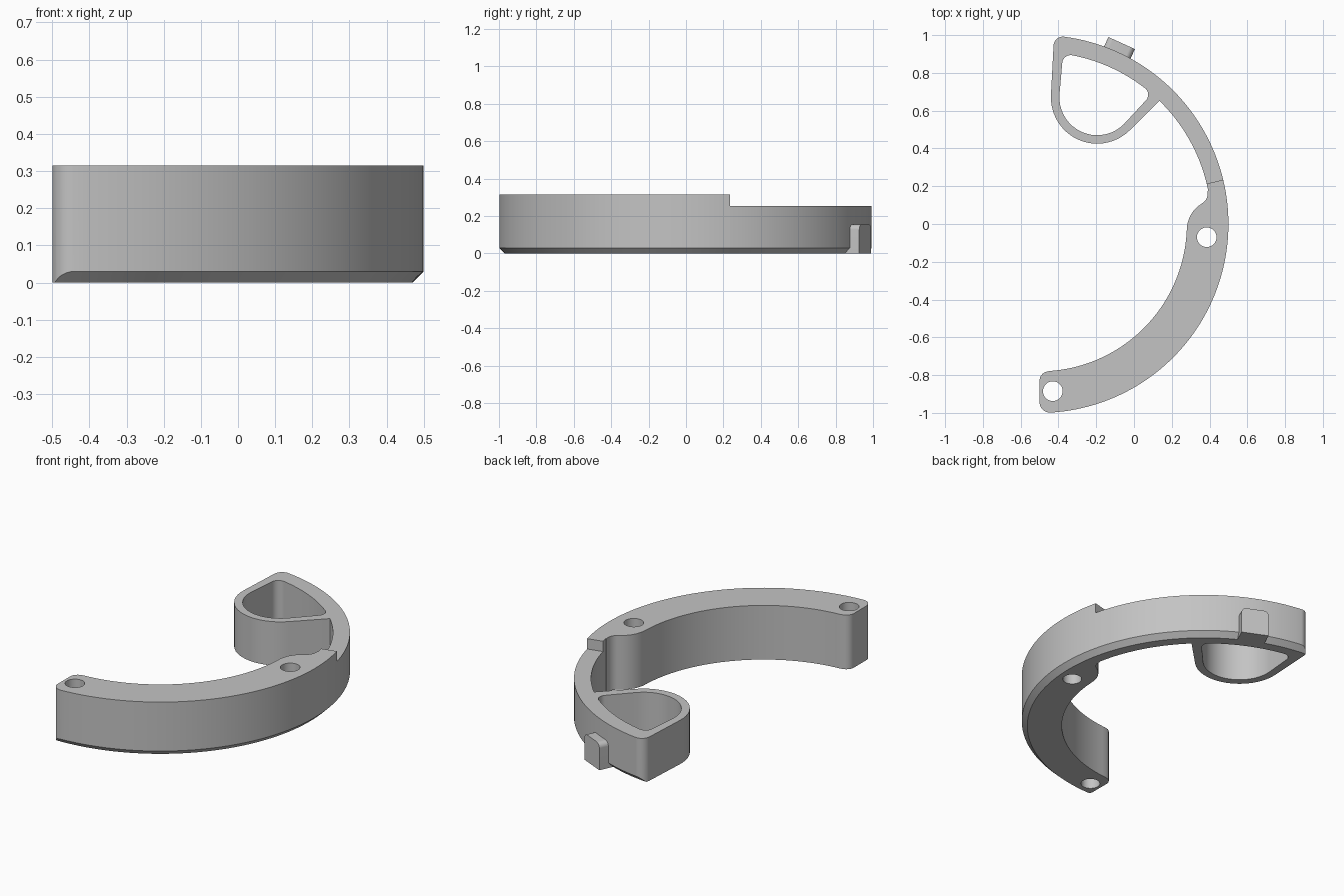
import bpy, bmesh
from math import cos, sin, radians, hypot, ceil
from mathutils import Matrix, Vector

cube = bpy.data.objects.get("Cube")
if cube:
    bpy.data.objects.remove(cube)

CX = -0.5          # centre of the big arc (y = 0)
CHAMFER_R = 0.97   # radius of the outer rim at the ground
STEP = 13.55       # angle where the height drops
HIGH, LOW = 0.315, 0.255

grey = bpy.data.materials.new("plain_grey")
grey.use_nodes = True
colour = (0.55, 0.55, 0.55, 1)
grey.diffuse_color = colour
grey.node_tree.nodes["Principled BSDF"].inputs["Base Color"].default_value = colour


def arc(cx, cy, r, a0, a1):
    """Points along an arc, denser in angle for large radii."""
    n = max(6, ceil(abs(a1 - a0) / (2 if r > 0.5 else 8)))
    angles = [radians(a0 + (a1 - a0) * i / n) for i in range(n + 1)]
    return [(cx + r * cos(a), cy + r * sin(a)) for a in angles]


def ring(r, a0, a1):
    return arc(CX, 0, r, a0, a1)


def tidy(points):
    """Drop repeated points where arcs meet."""
    out = []
    for p in points:
        if not out or hypot(p[0] - out[-1][0], p[1] - out[-1][1]) > 0.002:
            out.append(p)
    if hypot(out[0][0] - out[-1][0], out[0][1] - out[-1][1]) < 0.002:
        out.pop()
    return out


def finish(bm, name):
    bmesh.ops.recalc_face_normals(bm, faces=bm.faces)
    mesh = bpy.data.meshes.new(name)
    bm.to_mesh(mesh)
    bm.free()
    mesh.materials.append(grey)
    obj = bpy.data.objects.new(name, mesh)
    bpy.context.collection.objects.link(obj)
    bpy.ops.object.select_all(action='DESELECT')
    obj.select_set(True)
    bpy.context.view_layer.objects.active = obj
    bpy.ops.object.shade_smooth_by_angle(angle=radians(30))
    return obj


def plate(name, loops, height):
    """Extrude an outline with holes; the outer rim gets a conical chamfer."""
    bm = bmesh.new()
    caps = ([], [])
    for loop in loops:
        columns = []
        for x, y in tidy(loop):
            r = hypot(x - CX, y)
            lift = max(0, r - CHAMFER_R)
            k = min(1, CHAMFER_R / r)
            bottom = bm.verts.new((CX + (x - CX) * k, y * k, 0))
            middle = bm.verts.new((x, y, lift)) if lift > 0.0005 else bottom
            columns.append((bottom, middle, bm.verts.new((x, y, height))))
        for i, a in enumerate(columns):
            b = columns[(i + 1) % len(columns)]
            for lo, hi in ((0, 1), (1, 2)):
                corners = list(dict.fromkeys((a[lo], b[lo], b[hi], a[hi])))
                if len(corners) > 2:
                    bm.faces.new(corners)
            for cap, level in zip(caps, (0, 2)):
                cap.append(bm.edges.get((a[level], b[level])))
    for cap in caps:
        bmesh.ops.triangle_fill(bm, edges=cap, use_beauty=True, normal=(0, 0, 1))
    return finish(bm, name)


# Tall curved arm with a swelling around the upper screw hole
arm = (ring(1, -86.8, STEP)
       + ring(0.91, STEP, 11.2)
       + arc(0.33, 0.161, 0.06, 12, -60)
       + arc(0.44, -0.03, 0.16, 120, 180)
       + ring(0.78, -2.5, -86.3)
       + arc(-0.45, -0.83, 0.05, 90, 180)
       + arc(-0.445, -0.943, 0.055, 180, 270))
holes = [arc(x, y, 0.052, 0, 360) for x, y in ((0.385, -0.07), (-0.43, -0.885))]
plate("tall_arm", [arm] + holes, HIGH)

# Low arm that carries the open pocket
low_arm = (ring(1, STEP, 82.5)
           + arc(-0.376, 0.942, 0.05, 82.5, 176)
           + arc(-0.195, 0.67, 0.245, 176, 315)
           + ring(0.91, 45.8, STEP))
pocket = (ring(0.91, 52.3, 79)
          + arc(-0.335, 0.849, 0.045, 79, 176)
          + arc(-0.195, 0.67, 0.2, 176, 315)
          + arc(0.03, 0.685, 0.045, -45, 52.3))
plate("low_arm_with_pocket", [low_arm, pocket], LOW)

# Small locating tab on the rim, rounded at its top corners
half, top, rad = 0.077, 0.155, 0.028
profile = tidy([(-half, 0), (half, 0)]
               + arc(half - rad, top - rad, rad, 0, 90)
               + arc(rad - half, top - rad, rad, 90, 180))
bm = bmesh.new()
face = bm.faces.new([bm.verts.new((0.955, t, z)) for t, z in profile])
moved = bmesh.ops.extrude_face_region(bm, geom=[face], use_keep_orig=True)
verts = [g for g in moved["geom"] if isinstance(g, bmesh.types.BMVert)]
bmesh.ops.translate(bm, verts=verts, vec=Vector((0.097, 0, 0)))
bmesh.ops.transform(bm, verts=bm.verts, matrix=Matrix.Translation((CX, 0, 0))
                    @ Matrix.Rotation(radians(65.6), 4, 'Z'))
finish(bm, "rim_tab")
